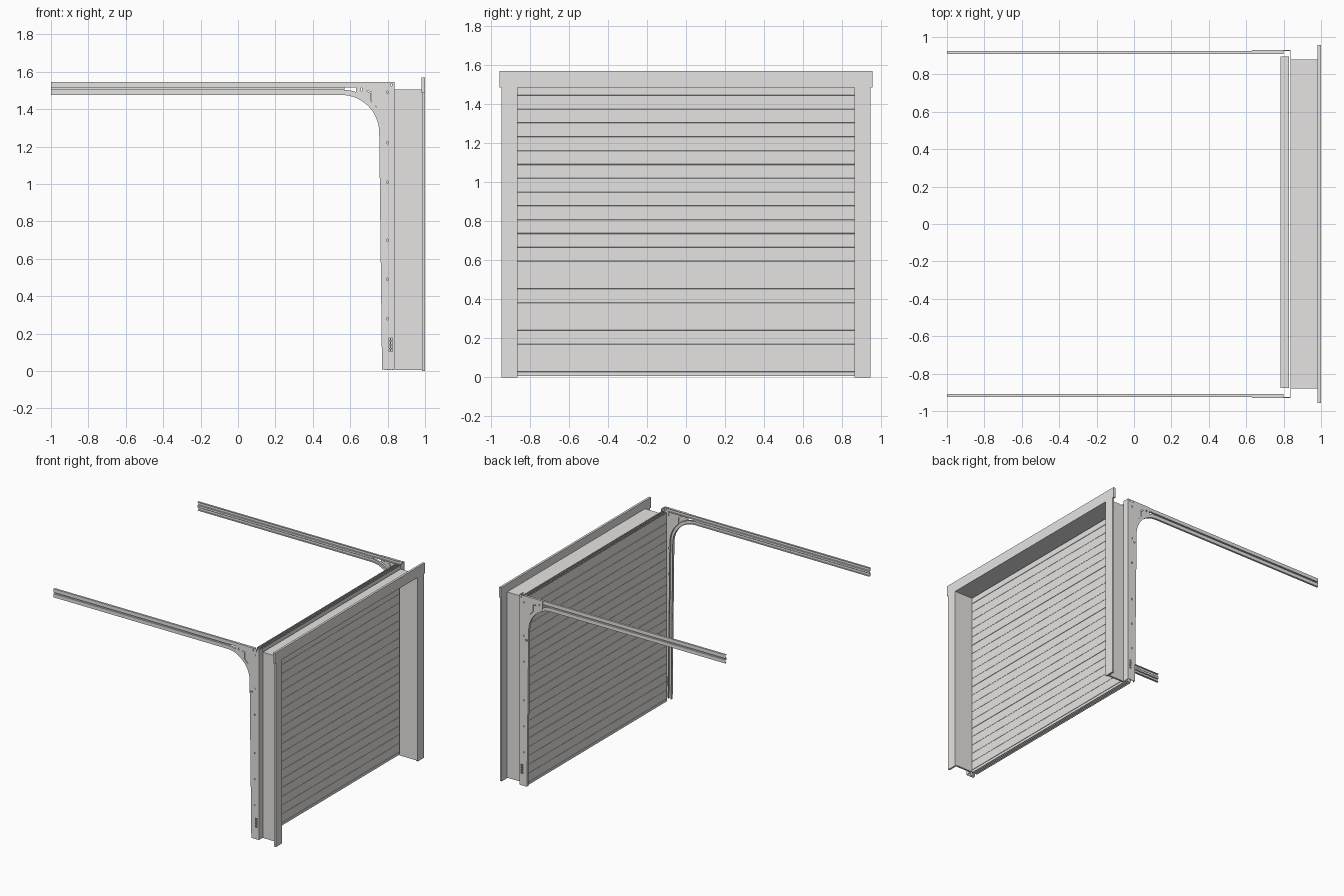
import bpy, bmesh, math
from mathutils import Vector

cube = bpy.data.objects.get("Cube")
if cube:
    bpy.data.objects.remove(cube)

GREY = bpy.data.materials.new("light grey metal")
GREY.use_nodes = True
GREY.diffuse_color = (0.79, 0.775, 0.76, 1)
GREY.node_tree.nodes["Principled BSDF"].inputs["Base Color"].default_value = GREY.diffuse_color


def finish(name, bm, mirror):
    bmesh.ops.recalc_face_normals(bm, faces=bm.faces)
    mesh = bpy.data.meshes.new(name)
    bm.to_mesh(mesh)
    bm.free()
    mesh.materials.append(GREY)
    ob = bpy.data.objects.new(name, mesh)
    bpy.context.collection.objects.link(ob)
    if mirror:
        mod = ob.modifiers.new("other_side", 'MIRROR')
        mod.use_axis = (False, True, False)
    return ob


def slab(name, outline, y0, y1, mirror=False):
    """Extrude an x-z outline from y0 to y1."""
    bm = bmesh.new()
    face = bm.faces.new([bm.verts.new((x, y0, z)) for x, z in outline])
    new = bmesh.ops.extrude_face_region(bm, geom=[face])["geom"]
    bmesh.ops.translate(bm, vec=(0, y1 - y0, 0),
                        verts=[v for v in new if isinstance(v, bmesh.types.BMVert)])
    return finish(name, bm, mirror)


def box(name, x0, x1, y0, y1, z0, z1, mirror=False):
    return slab(name, [(x0, z0), (x1, z0), (x1, z1), (x0, z1)], y0, y1, mirror)


def sweep(name, path, section):
    """Carry a closed section (sideways offset, y) along an x-z path."""
    bm = bmesh.new()
    rings = []
    for i, p in enumerate(path):
        a, b = path[max(i - 1, 0)], path[min(i + 1, len(path) - 1)]
        d = (Vector(b) - Vector(a)).normalized()
        rings.append([bm.verts.new((p[0] - d.y * n, y, p[1] + d.x * n)) for n, y in section])
    for r, s in zip(rings, rings[1:]):
        for i in range(len(r)):
            j = (i + 1) % len(r)
            bm.faces.new((r[i], r[j], s[j], s[i]))
    bm.faces.new(rings[0])
    bm.faces.new(rings[-1])
    return finish(name, bm, True)


def arc(cx, cz, r, steps=14):
    return [(cx + r * math.sin(t), cz + r * math.cos(t))
            for t in (math.pi / 2 * i / steps for i in range(steps + 1))]


# Outer trim and opening lining
box("side_trim", 0.985, 1.0, 0.865, 0.945, 0, 1.486, mirror=True)
box("header_trim", 0.982, 1.0, -0.957, 0.957, 1.486, 1.57)
box("side_jamb", 0.837, 0.985, 0.865, 0.88, 0.006, 1.486, mirror=True)
box("header_jamb", 0.837, 0.985, -0.88, 0.88, 1.486, 1.506)

# Ribbed door panel: fine grooves on both faces, deeper between sections
BACK, FRONT, LOW, HIGH, PITCH = 0.783, 0.829, 0.016, 1.522, 0.0709
outer, inner = [(FRONT, LOW)], [(BACK, LOW)]
for i in range(21):
    z = 0.028 + i * PITCH
    deep, half = (0.005, 0.002) if i % 5 == 0 else (0.0025, 0.001)
    outer += [(FRONT, z - half), (FRONT - deep, z), (FRONT, z + half)]
    inner += [(BACK, z - half), (BACK + deep, z), (BACK, z + half)]
outer.append((FRONT, HIGH))
inner.append((BACK, HIGH))
slab("door_panel", outer + inner[::-1], -0.877, 0.895)

# Lips of the seal channels along the top and bottom of the door
for i in range(4):
    x = BACK + i * 0.0135
    box("top_seal_lip", x, x + 0.0055, -0.877, 0.895, HIGH, HIGH + 0.008)
    box("bottom_seal_lip", x, x + 0.0055, -0.877, 0.895, LOW - 0.01, LOW)

# Curved lower track and straight upper track, both inward-facing channels
W, T, IN, OUT = 0.0145, 0.003, 0.91, 0.926
channel = [(-W, IN), (-W, OUT), (W, OUT), (W, IN), (W - T, IN),
           (W - T, OUT - T), (T - W, OUT - T), (T - W, IN)]
sweep("curved_track", [(-1, 1.49)] + arc(0.555, 1.275, 0.215) + [(0.785, 0.01)], channel)
sweep("upper_track", [(-1, 1.53), (0.8, 1.53)], channel)
box("track_joint", -1, 0.57, 0.911, 0.914, 1.502, 1.518, mirror=True)

# Tall wall angle with its curved corner gusset
gusset = [(0.63, 1.545), (0.838, 1.545), (0.838, 0.008), (0.77, 0.008)]
gusset += arc(0.555, 1.275, 0.2)[::-1][:11] + [(0.63, 1.485)]
bracket = slab("track_bracket", gusset, 0.926, 0.93, mirror=True)
box("wall_flange", 0.834, 0.838, 0.88, 0.93, 0.008, 1.545, mirror=True)

# Bolt holes and a bent slot, cut through both brackets
holes = [(0.8, z) for z in (0.28, 0.49, 0.7, 1.01, 1.22)]
holes += [(x, 0.11 + 0.02 * i) for x in (0.81, 0.822) for i in range(4)]
holes += [(0.767, 1.19), (0.78, 1.19), (0.82, 1.53), (0.79, 1.53), (0.8, 1.49), (0.66, 1.505)]
cutters = [box("hole_cutter", x - 0.003, x + 0.003, -1, 1, z - 0.007, z + 0.007)
           for x, z in holes]
crease = [(0.69, 1.5), (0.715, 1.49), (0.715, 1.44), (0.742, 1.41),
          (0.738, 1.407), (0.71, 1.437), (0.71, 1.487), (0.69, 1.495)]
cutters.append(slab("slot_cutter", crease, -1, 1))
bpy.context.view_layer.objects.active = bracket
bpy.ops.object.modifier_apply(modifier="other_side")
for cutter in cutters:
    cut = bracket.modifiers.new("cut", 'BOOLEAN')
    cut.object = cutter
    cut.operation = 'DIFFERENCE'
    bpy.ops.object.modifier_apply(modifier=cut.name)
    bpy.data.objects.remove(cutter)
